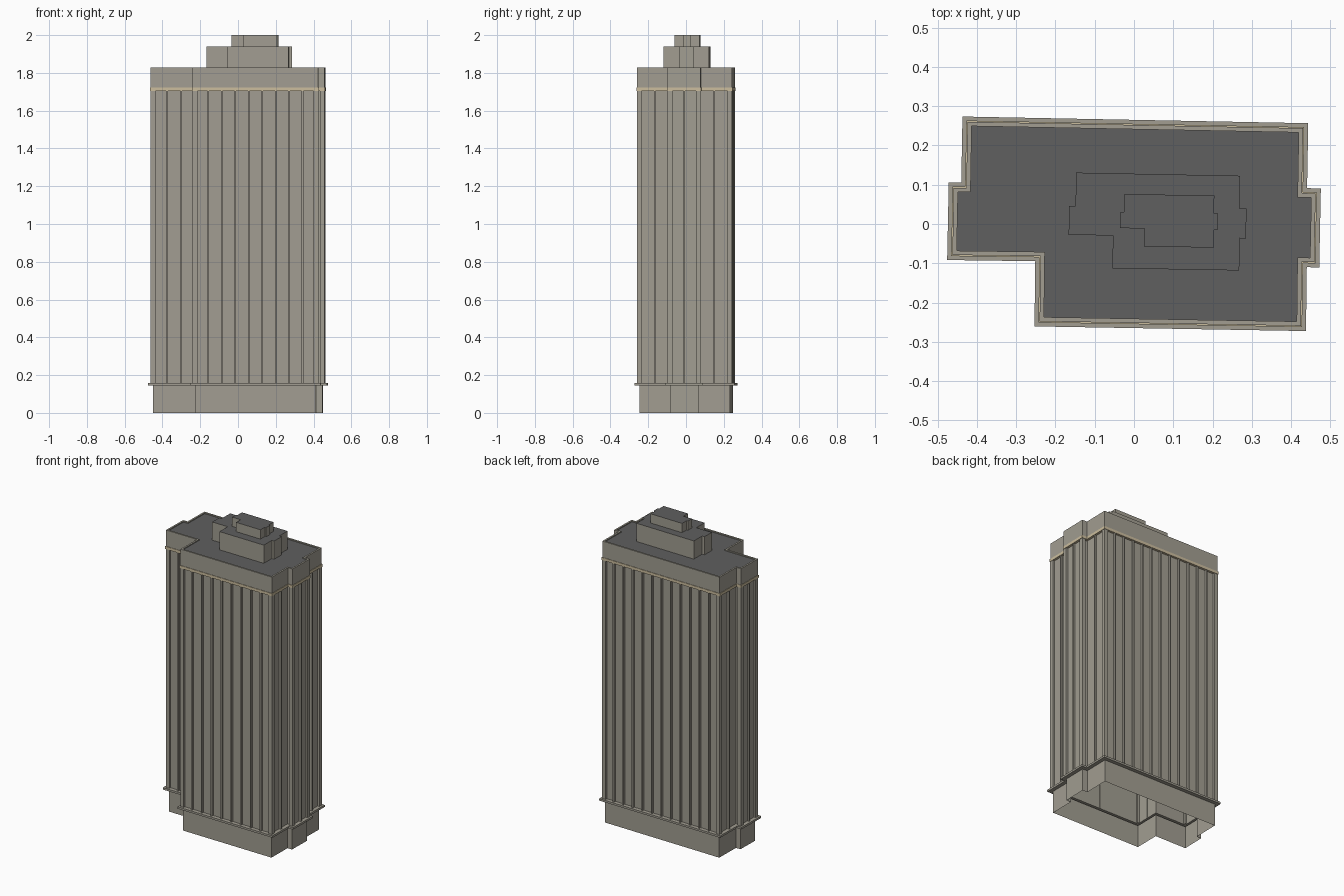
import bpy, bmesh
from mathutils import Vector, Matrix

cube = bpy.data.objects.get("Cube")
if cube:
    bpy.data.objects.remove(cube, do_unlink=True)


def make_material(name, r, g, b):
    mat = bpy.data.materials.new(name)
    mat.use_nodes = True
    mat.diffuse_color = (r, g, b, 1)
    mat.node_tree.nodes["Principled BSDF"].inputs["Base Color"].default_value = (r, g, b, 1)
    return mat


STONE = make_material("warm_grey_stone", 0.36, 0.34, 0.285)
ROOF = make_material("dark_grey_roof", 0.115, 0.115, 0.115)
TRIM = make_material("tan_trim", 0.60, 0.51, 0.34)

# Stepped floor plan, counter-clockwise
PLAN = [Vector(p) for p in (
    (-0.228, -0.236), (0.413, -0.247), (0.415, -0.084), (0.447, -0.085),
    (0.45, 0.066), (0.415, 0.067), (0.418, 0.232), (-0.412, 0.248),
    (-0.415, 0.08), (-0.447, 0.08), (-0.45, -0.067), (-0.226, -0.07))]


def edge_normal(i):
    d = (PLAN[(i + 1) % len(PLAN)] - PLAN[i % len(PLAN)]).normalized()
    return Vector((d.y, -d.x))


def offset_plan(dist):
    """Plan grown outwards with mitred corners."""
    out = []
    for i, p in enumerate(PLAN):
        a, b = edge_normal(i - 1), edge_normal(i)
        out.append(p + (a + b) * dist / (1 + a.dot(b)))
    return out


def finish(name, bm, *mats):
    mesh = bpy.data.meshes.new(name)
    bm.to_mesh(mesh)
    bm.free()
    for m in mats:
        mesh.materials.append(m)
    obj = bpy.data.objects.new(name, mesh)
    bpy.context.collection.objects.link(obj)
    return obj


def plan_shell(name, profile, mat, cap=False, scale=1.0, shift=(0, 0)):
    """Sweep an (offset, height) profile around the plan; optional roof cap."""
    bm = bmesh.new()
    rings = []
    for dist, z in profile:
        rings.append([bm.verts.new((p.x * scale + shift[0], p.y * scale + shift[1], z))
                      for p in offset_plan(dist)])
    n = len(PLAN)
    for low, high in zip(rings, rings[1:]):
        for i in range(n):
            j = (i + 1) % n
            bm.faces.new((low[i], low[j], high[j], high[i]))
    if cap:
        bm.faces.new(rings[-1]).material_index = 1
    return finish(name, bm, mat, ROOF)


LEDGE_LOW, LEDGE_TOP = 0.145, 0.158
SHAFT_TOP, TRIM_TOP, RIM_TOP, ROOF_Z = 1.705, 1.723, 1.828, 1.822

# Main tower, open underneath
plan_shell("base_walls", [(0, 0), (0, LEDGE_LOW)], STONE)
plan_shell("base_ledge", [(0, LEDGE_LOW), (0.025, LEDGE_LOW),
                          (0.025, LEDGE_TOP), (0, LEDGE_TOP)], STONE)
plan_shell("shaft_walls", [(0, LEDGE_TOP), (0, SHAFT_TOP)], STONE)
plan_shell("trim_band", [(0, SHAFT_TOP), (0.015, SHAFT_TOP),
                         (0.015, TRIM_TOP), (0.012, TRIM_TOP)], TRIM)
plan_shell("parapet_and_roof", [(0.012, TRIM_TOP), (0.012, RIM_TOP),
                                (0.001, RIM_TOP), (0.001, ROOF_Z)], STONE, cap=True)

# Stepped rooftop blocks
plan_shell("lower_penthouse", [(0, ROOF_Z), (0, 1.94)], STONE, True, 0.503, (0.06, 0.006))
plan_shell("upper_penthouse", [(0, 1.94), (0, 2.0)], STONE, True, 0.276, (0.089, 0.008))


def add_pier(bm, centre, direction, width, depth):
    height = SHAFT_TOP - LEDGE_TOP
    x = Vector((direction.x, direction.y, 0))
    y = Vector((-direction.y, direction.x, 0))
    rot = Matrix((x, y, Vector((0, 0, 1)))).transposed().to_4x4()
    place = Matrix.Translation((centre.x, centre.y, LEDGE_TOP + height / 2))
    bmesh.ops.create_cube(bm, size=1, matrix=place @ rot @ Matrix.Diagonal(
        (width, depth, height, 1)))


# Vertical fins along the long walls, and square piers at outer corners
fins, piers = bmesh.new(), bmesh.new()
for i, p in enumerate(PLAN):
    span = PLAN[(i + 1) % len(PLAN)] - p
    along, normal = span.normalized(), edge_normal(i)
    if edge_normal(i - 1).cross(normal) > 0:
        add_pier(piers, p, along, 0.025, 0.025)
    if span.length > 0.1:
        bays = max(2, round(span.length / 0.072))
        for k in range(1, bays):
            add_pier(fins, p + span * k / bays + normal * 0.006, along, 0.009, 0.014)
finish("wall_fins", fins, STONE)
finish("corner_piers", piers, STONE)
